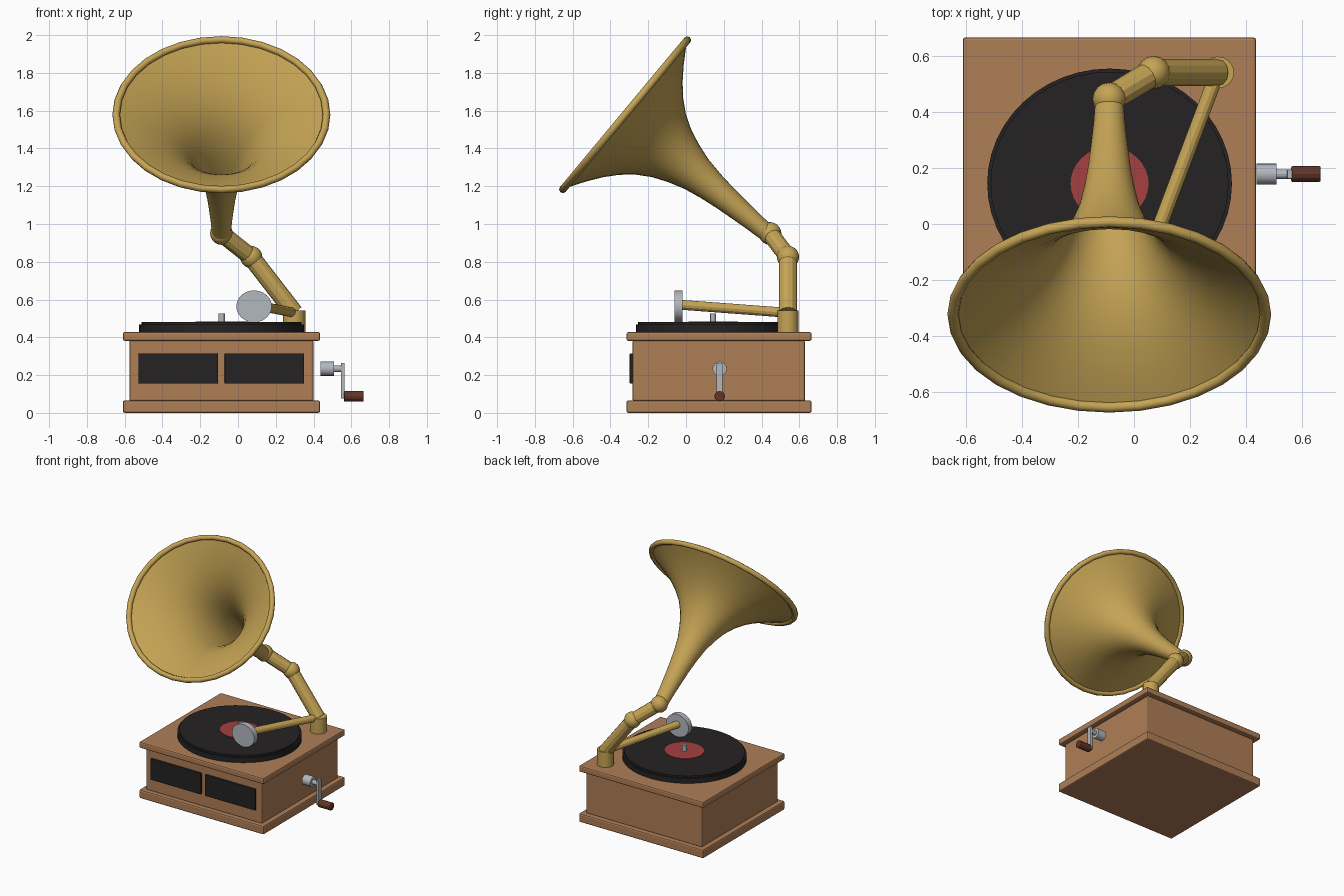
import bpy, bmesh, math
from mathutils import Vector, Matrix

if "Cube" in bpy.data.objects:
    bpy.data.objects.remove(bpy.data.objects["Cube"])


def material(name, rgb):
    m = bpy.data.materials.new(name)
    m.diffuse_color = (*rgb, 1)
    m.use_nodes = True
    m.node_tree.nodes["Principled BSDF"].inputs["Base Color"].default_value = m.diffuse_color
    return m


WOOD = material("wood", (0.43, 0.21, 0.095))
BRASS = material("brass", (0.56, 0.37, 0.09))
BLACK = material("black", (0.018, 0.016, 0.016))
RED = material("red", (0.38, 0.05, 0.05))
STEEL = material("steel", (0.45, 0.48, 0.52))
GRIP = material("grip", (0.12, 0.035, 0.02))


def finish(name, bm, mat, smooth=None):
    bmesh.ops.recalc_face_normals(bm, faces=bm.faces)
    me = bpy.data.meshes.new(name)
    bm.to_mesh(me)
    bm.free()
    me.materials.append(mat)
    ob = bpy.data.objects.new(name, me)
    bpy.context.collection.objects.link(ob)
    if smooth is not None:
        bpy.ops.object.select_all(action='DESELECT')
        ob.select_set(True)
        bpy.context.view_layer.objects.active = ob
        bpy.ops.object.shade_smooth_by_angle(angle=math.radians(smooth))
    return ob


def box(name, lo, hi, mat, bevel=0.01):
    lo, hi = Vector(lo), Vector(hi)
    bm = bmesh.new()
    bmesh.ops.create_cube(bm, size=1, matrix=Matrix.Translation((lo + hi) / 2)
                          @ Matrix.Diagonal((*(hi - lo), 1)))
    ob = finish(name, bm, mat)
    mod = ob.modifiers.new("bevel", 'BEVEL')
    mod.width, mod.segments = bevel, 2
    return ob


def rod(name, a, b, r, mat, sides=16, squash=1.0, r2=None):
    """Cylinder from a to b; squash scales its second cross axis."""
    a, b = Vector(a), Vector(b)
    d = b - a
    rot = d.to_track_quat('Z', 'Y').to_matrix().to_4x4()
    bm = bmesh.new()
    bmesh.ops.create_cone(bm, cap_ends=True, segments=sides, radius1=r, radius2=r2 or r,
                          depth=d.length, matrix=Matrix.Translation((a + b) / 2) @ rot
                          @ Matrix.Diagonal((1, squash, 1, 1)))
    return finish(name, bm, mat, 29)


def ball(name, c, r, mat):
    bm = bmesh.new()
    bmesh.ops.create_uvsphere(bm, u_segments=16, v_segments=10, radius=r,
                              matrix=Matrix.Translation(c))
    return finish(name, bm, mat, 40)


def lathe(name, profile, matrix, mat, sides, closed=False):
    """Spin (radius, height) pairs around local z."""
    bm = bmesh.new()
    rings = [[bm.verts.new(matrix @ Vector((r * math.cos(k * math.tau / sides),
                                            r * math.sin(k * math.tau / sides), h)))
              for k in range(sides)] for r, h in profile]
    pairs = list(zip(rings, rings[1:])) + ([(rings[-1], rings[0])] if closed else [])
    for p, q in pairs:
        for k in range(sides):
            n = (k + 1) % sides
            bm.faces.new((p[k], p[n], q[n], q[k]))
    return finish(name, bm, mat, 50)


# Wooden case with plinth and lid
box("plinth", (-0.61, -0.315, 0), (0.435, 0.665, 0.066), WOOD)
box("case", (-0.575, -0.283, 0.06), (0.40, 0.63, 0.385), WOOD)
box("lid", (-0.61, -0.315, 0.381), (0.435, 0.665, 0.428), WOOD)
for side, x in (("left", -0.527), ("right", -0.071)):
    box("front_panel_" + side, (x, -0.298, 0.155), (x + 0.421, -0.27, 0.315), BLACK, 0.004)

# Turntable stack
CX, CY = -0.087, 0.144
for name, z0, z1, r, mat, n in (("platter", 0.425, 0.467, 0.436, BLACK, 48),
                                ("record", 0.465, 0.480, 0.424, BLACK, 48),
                                ("record_label", 0.478, 0.484, 0.139, RED, 32),
                                ("spindle", 0.48, 0.526, 0.017, STEEL, 12)):
    rod(name, (CX, CY, z0), (CX, CY, z1), r, mat, n, 0.94)

# Horn support, elbows and tone arm
foot, elbow, throat = (0.298, 0.54, 0.53), (0.07, 0.54, 0.825), (-0.088, 0.445, 0.95)
rod("arm_post", (0.298, 0.54, 0.425), (0.298, 0.54, 0.543), 0.059, BRASS, 16, 0.96)
rod("lower_pipe", foot, elbow, 0.048, BRASS, 12)
rod("upper_pipe", elbow, throat, 0.047, BRASS, 12)
ball("elbow_joint", elbow, 0.059, BRASS)
ball("throat_joint", throat, 0.06, BRASS)
rod("tone_arm", foot, (0.085, -0.025, 0.572), 0.026, BRASS, 12)
rod("sound_box", (0.085, -0.018, 0.564), (0.085, -0.06, 0.564), 0.094, STEEL, 24, 0.9)

# Flared horn, slightly oval, tilted forward
axis, across = Vector((0, -0.768, 0.640)), Vector((0, 0.640, 0.768)) * 0.927
origin = Vector((-0.088, 0.438, 0.945))
frame = Matrix(((1, 0, 0, origin.x), (0, across.y, axis.y, origin.y),
                (0, across.z, axis.z, origin.z), (0, 0, 0, 1)))
flare = [(0.050, 0), (0.056, 0.1), (0.065, 0.2), (0.075, 0.3), (0.089, 0.4), (0.109, 0.5),
         (0.140, 0.59), (0.176, 0.67), (0.225, 0.745), (0.285, 0.81), (0.355, 0.868),
         (0.432, 0.92), (0.50, 0.96), (0.556, 0.99)]
lathe("horn", flare, frame, BRASS, 32)
rim = [(0.557 + 0.02 * math.cos(k * math.tau / 8), 0.99 + 0.02 * math.sin(k * math.tau / 8))
       for k in range(8)]
lathe("horn_rim", rim, frame, BRASS, 32, True)

# Winding crank on the right side
rod("crank_socket", (0.437, 0.178, 0.234), (0.507, 0.178, 0.234), 0.038, STEEL, 16)
rod("crank_shaft", (0.50, 0.178, 0.234), (0.56, 0.178, 0.234), 0.017, STEEL, 12)
box("crank_arm", (0.545, 0.161, 0.075), (0.565, 0.194, 0.265), STEEL, 0.004)
grip = rod("crank_grip", (0.56, 0.178, 0.088), (0.665, 0.178, 0.088), 0.028, GRIP, 12)
mod = grip.modifiers.new("bevel", 'BEVEL')
mod.width, mod.segments, mod.limit_method = 0.005, 2, 'ANGLE'
mod.angle_limit = math.radians(40)
